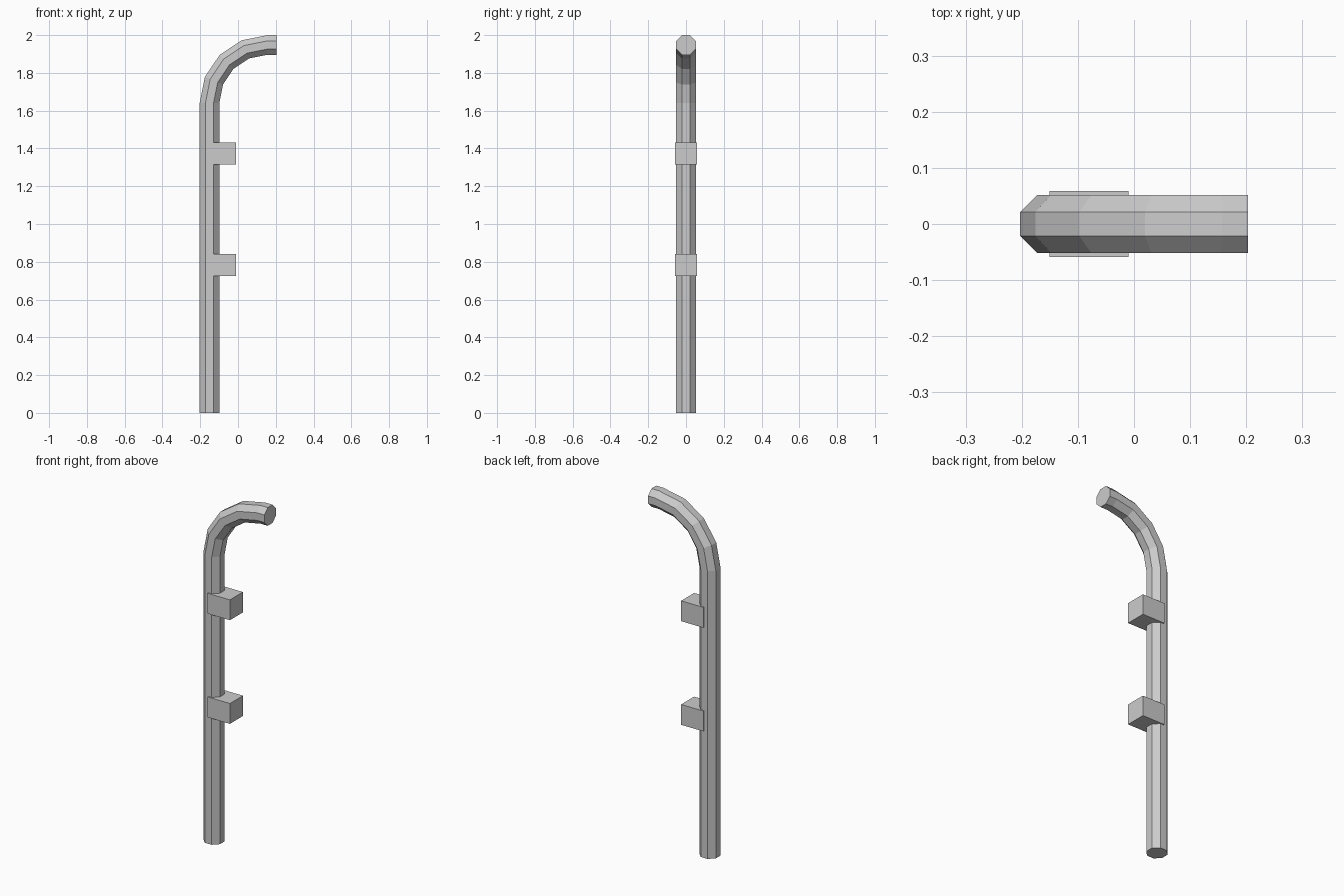
import bpy
import bmesh
from math import sin, cos, pi
from mathutils import Vector

cube = bpy.data.objects.get("Cube")
if cube:
    bpy.data.objects.remove(cube, do_unlink=True)

grey = bpy.data.materials.new("plain grey")
grey.use_nodes = True
colour = (0.6, 0.6, 0.6, 1)
grey.diffuse_color = colour
grey.node_tree.nodes["Principled BSDF"].inputs["Base Color"].default_value = colour


def finish(bm, name):
    bmesh.ops.recalc_face_normals(bm, faces=bm.faces)
    mesh = bpy.data.meshes.new(name)
    bm.to_mesh(mesh)
    bm.free()
    mesh.materials.append(grey)
    obj = bpy.data.objects.new(name, mesh)
    bpy.context.collection.objects.link(obj)


# Bent pipe: an octagon swept up the post and around a quarter bend
SIDES, BEND_STEPS = 8, 4
POST_X, END_X, BEND_Z = -0.151, 0.203, 1.64
HALF_WIDTH, BEND_RADIUS = 0.052, 0.308
corner = HALF_WIDTH / cos(pi / SIDES)

stations = [(Vector((POST_X, 0, 0)), 0)]
for i in range(BEND_STEPS + 1):
    a = pi / 2 * i / BEND_STEPS
    stations.append((Vector((POST_X + BEND_RADIUS * (1 - cos(a)), 0,
                             BEND_Z + BEND_RADIUS * sin(a))), a))
stations.append((Vector((END_X, 0, BEND_Z + BEND_RADIUS)), pi / 2))

bm = bmesh.new()
rings = []
for centre, a in stations:
    across = Vector((cos(a), 0, -sin(a)))
    ring = []
    for k in range(SIDES):
        t = 2 * pi * (k + 0.5) / SIDES
        offset = across * cos(t) + Vector((0, sin(t), 0))
        ring.append(bm.verts.new(centre + offset * corner))
    rings.append(ring)
for low, high in zip(rings, rings[1:]):
    for k in range(SIDES):
        n = (k + 1) % SIDES
        bm.faces.new((low[k], low[n], high[n], high[k]))
bm.faces.new(rings[0])
bm.faces.new(rings[-1])
finish(bm, "bent_pipe")

# Two mounting blocks on the post
for name, z in (("lower_bracket", 0.782), ("upper_bracket", 1.373)):
    bm = bmesh.new()
    bmesh.ops.create_cube(bm, size=1)
    bmesh.ops.scale(bm, vec=(0.141, 0.117, 0.116), verts=bm.verts)
    bmesh.ops.translate(bm, vec=(-0.0805, 0, z), verts=bm.verts)
    finish(bm, name)
